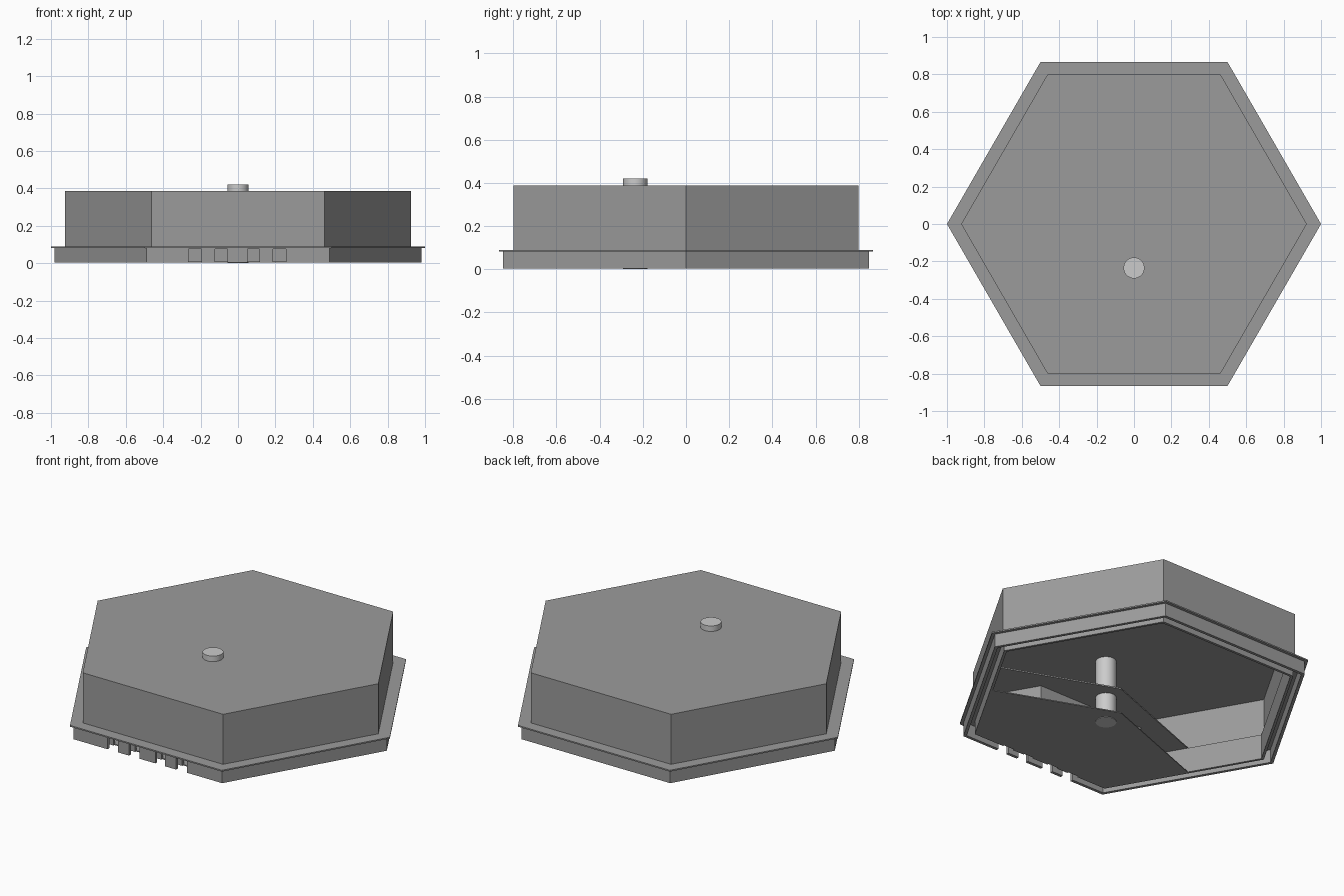
import bpy, bmesh, math

if "Cube" in bpy.data.objects:
    bpy.data.objects.remove(bpy.data.objects["Cube"])

grey = bpy.data.materials.new("dark_grey")
grey.diffuse_color = (0.33, 0.33, 0.33, 1)
grey.use_nodes = True
grey.node_tree.nodes["Principled BSDF"].inputs["Base Color"].default_value = grey.diffuse_color


def hex_pts(r):
    return [(r * math.cos(math.radians(60 * k)), r * math.sin(math.radians(60 * k))) for k in range(6)]


def finish(bm, name):
    bmesh.ops.recalc_face_normals(bm, faces=bm.faces)
    me = bpy.data.meshes.new(name)
    bm.to_mesh(me)
    bm.free()
    me.materials.append(grey)
    ob = bpy.data.objects.new(name, me)
    bpy.context.collection.objects.link(ob)
    return ob


def prism(name, pts, z0, z1):
    bm = bmesh.new()
    f = bm.faces.new([bm.verts.new((x, y, z0)) for x, y in pts])
    top = bmesh.ops.extrude_face_region(bm, geom=[f])["geom"]
    for v in top:
        if isinstance(v, bmesh.types.BMVert):
            v.co.z = z1
    return finish(bm, name)


def hex_lathe(name, profile, closed=True):
    """Sweep an (r, z) profile round six sides."""
    bm = bmesh.new()
    loops = [[bm.verts.new((x, y, z)) for x, y in hex_pts(r)] for r, z in profile]
    n = len(loops)
    for i in range(n if closed else n - 1):
        a, b = loops[i], loops[(i + 1) % n]
        for k in range(6):
            m = (k + 1) % 6
            bm.faces.new((a[k], a[m], b[m], b[k]))
    if not closed:
        bm.faces.new(loops[0])
        bm.faces.new(loops[-1])
    return finish(bm, name)


def ring(name, ro, ri, z0, z1):
    return hex_lathe(name, [(ro, z0), (ro, z1), (ri, z1), (ri, z0)])


# Hollow hexagonal hood, open underneath
hex_lathe("hood", [(0.914, 0.377), (0.914, 0.085), (0.924, 0.085), (0.924, 0.387)], closed=False)

# Flange and skirt
ring("flange", 1.0, 0.914, 0.081, 0.089)
skirt = ring("skirt", 0.98, 0.96, 0.003, 0.082)

# Inner liner that carries the two shelves
liner = ring("liner", 0.914, 0.897, 0.003, 0.152)

# Four front openings cut through skirt and liner
cutters = []
for x0, x1 in ((-0.265, -0.195), (-0.123, -0.055), (0.05, 0.115), (0.187, 0.257)):
    c = prism("opening_cutter", [(x0, -0.9), (x1, -0.9), (x1, -0.74), (x0, -0.74)], -0.05, 0.075)
    c.hide_render = True
    cutters.append(c)
for ob in (skirt, liner):
    for c in cutters:
        mod = ob.modifiers.new("opening", 'BOOLEAN')
        mod.object = c
        mod.operation = 'DIFFERENCE'
        mod.solver = 'EXACT'
    bpy.context.view_layer.update()
    dg = bpy.context.evaluated_depsgraph_get()
    me = bpy.data.meshes.new_from_object(ob.evaluated_get(dg))
    ob.modifiers.clear()
    ob.data = me
for c in cutters:
    bpy.data.objects.remove(c)

# Lower and upper shelves, with a shallow pointed back edge
shelf = [(0, -0.11), (-0.69, -0.37), (-0.452, -0.783), (0.452, -0.783), (0.69, -0.37)]
prism("lower_shelf", shelf, 0.003, 0.009)
prism("upper_shelf", shelf, 0.152, 0.16)

# Folded wall between the shelves
outer = [(0.525, -0.655), (0.352, -0.36), (-0.352, -0.36), (-0.525, -0.655)]
inner = [(-0.516, -0.664), (-0.346, -0.37), (0.346, -0.37), (0.516, -0.664)]
prism("chamber_wall", outer + inner, 0.005, 0.155)

# Round pin running right through, left in the default light grey
bpy.ops.mesh.primitive_cylinder_add(vertices=32, radius=0.056, depth=0.42, location=(0, -0.235, 0.21))
pin = bpy.context.object
pin.name = "pin"
bpy.ops.object.shade_smooth_by_angle()
